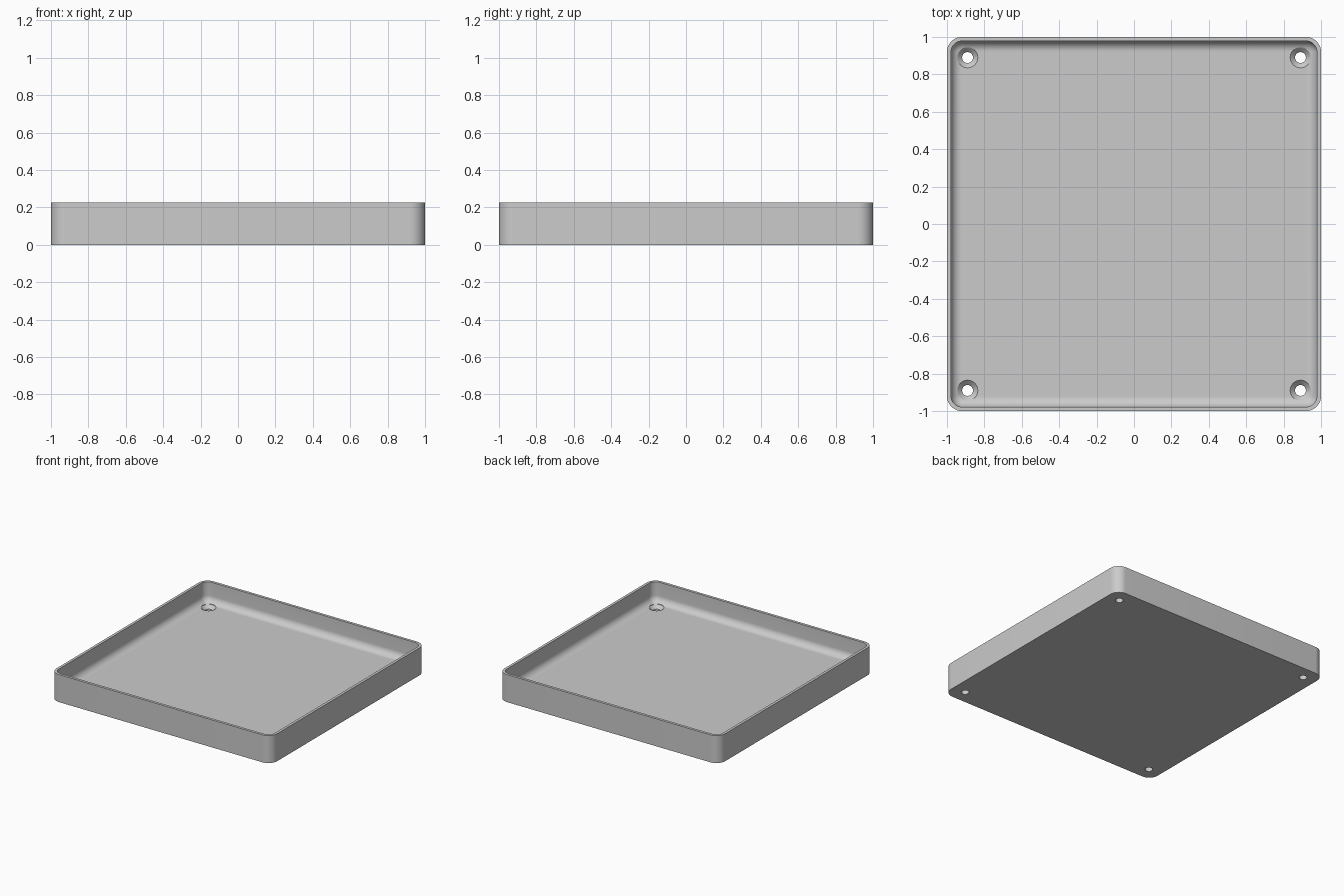
import bpy, bmesh, math

cube = bpy.data.objects.get("Cube")
if cube:
    bpy.data.objects.remove(cube, do_unlink=True)

HEIGHT, FLOOR, WALL = 0.225, 0.06, 0.022
CORNER, FILLET = 0.08, 0.055
HOLE_AT, HOLE_R, SINK_R = 0.89, 0.029, 0.055

grey = bpy.data.materials.new("plain grey")
grey.use_nodes = True
colour = (0.6, 0.6, 0.6, 1)
grey.diffuse_color = colour
grey.node_tree.nodes["Principled BSDF"].inputs["Base Color"].default_value = colour


def new_object(name, bm):
    bmesh.ops.recalc_face_normals(bm, faces=bm.faces)
    mesh = bpy.data.meshes.new(name)
    bm.to_mesh(mesh)
    bm.free()
    mesh.materials.append(grey)
    obj = bpy.data.objects.new(name, mesh)
    bpy.context.collection.objects.link(obj)
    return obj


def skin(bm, rings):
    """Bridge rings of points with quads and cap both ends."""
    loops = [[bm.verts.new(p) for p in ring] for ring in rings]
    for a, b in zip(loops, loops[1:]):
        for i in range(len(a)):
            j = (i + 1) % len(a)
            bm.faces.new((a[i], a[j], b[j], b[i]))
    bm.faces.new(loops[0])
    bm.faces.new(loops[-1])


def rounded_square(inset, z, steps=12):
    r = max(CORNER - inset, 0.003)
    c = 1 - inset - r
    ring = []
    for k, (sx, sy) in enumerate([(1, 1), (-1, 1), (-1, -1), (1, -1)]):
        for i in range(steps + 1):
            a = math.pi / 2 * (k + i / steps)
            ring.append((sx * c + r * math.cos(a), sy * c + r * math.sin(a), z))
    return ring


def circle(x, y, r, z, sides=48):
    return [(x + r * math.cos(math.tau * i / sides),
             y + r * math.sin(math.tau * i / sides), z) for i in range(sides)]


# Tray shell: outer wall, rim, inner wall, then a fillet down to the floor
profile = [(0, 0), (0, HEIGHT), (WALL, HEIGHT)]
for i in range(11):
    a = math.pi / 2 * i / 10
    profile.append((WALL + FILLET * (1 - math.cos(a)),
                    FLOOR + FILLET * (1 - math.sin(a))))
bm = bmesh.new()
skin(bm, [rounded_square(inset, z) for inset, z in profile])
tray = new_object("tray", bm)

# Countersunk screw holes in the four corners
bm = bmesh.new()
neck = FLOOR - (SINK_R - HOLE_R)
for x in (-HOLE_AT, HOLE_AT):
    for y in (-HOLE_AT, HOLE_AT):
        skin(bm, [circle(x, y, r, z) for r, z in
                  [(HOLE_R, -0.05), (HOLE_R, neck), (SINK_R, FLOOR), (SINK_R, HEIGHT)]])
cutter = new_object("screw_hole_cutter", bm)
cutter.hide_render = True

cut = tray.modifiers.new("screw holes", "BOOLEAN")
cut.operation, cut.solver, cut.object = "DIFFERENCE", "EXACT", cutter
bpy.ops.object.select_all(action="DESELECT")
tray.select_set(True)
bpy.context.view_layer.objects.active = tray
bpy.ops.object.modifier_apply(modifier=cut.name)
bpy.data.objects.remove(cutter, do_unlink=True)
bpy.ops.object.shade_smooth_by_angle(angle=math.radians(30))
